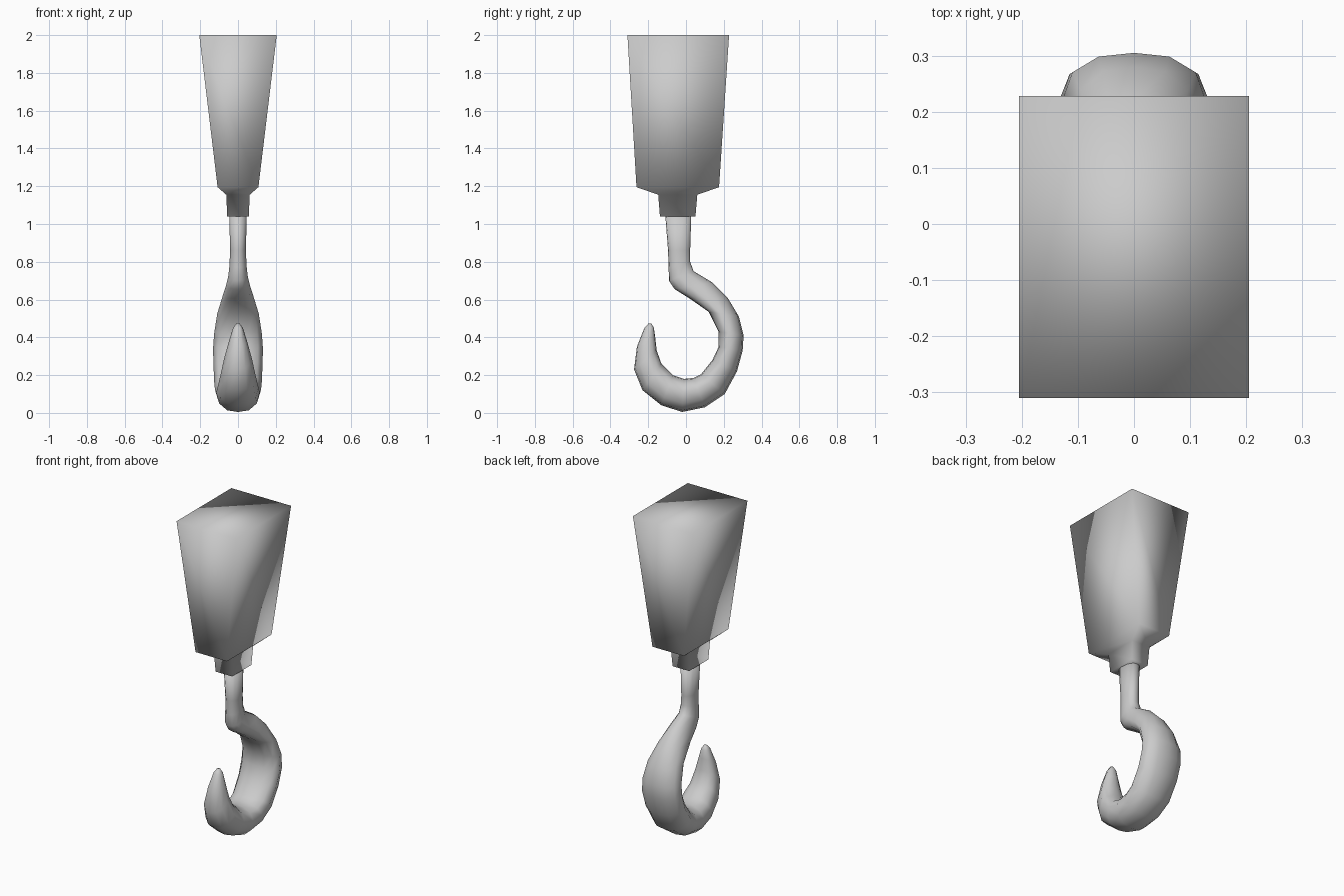
import bpy
import bmesh
from mathutils import Vector

default_cube = bpy.data.objects.get("Cube")
if default_cube:
    bpy.data.objects.remove(default_cube, do_unlink=True)


def make_material(name, color):
    material = bpy.data.materials.new(name)
    material.use_nodes = True
    material.diffuse_color = color
    material.node_tree.nodes["Principled BSDF"].inputs["Base Color"].default_value = color
    return material


def loft(name, rings, material):
    """Skin a list of rings, close both ends and shade smooth."""
    bm = bmesh.new()
    loops = [[bm.verts.new(point) for point in ring] for ring in rings]
    count = len(loops[0])
    for upper, lower in zip(loops, loops[1:]):
        for i in range(count):
            j = (i + 1) % count
            bm.faces.new((upper[i], upper[j], lower[j], lower[i]))
    bm.faces.new(loops[0])
    bm.faces.new(loops[-1])
    bmesh.ops.recalc_face_normals(bm, faces=bm.faces[:])
    for face in bm.faces:
        face.smooth = True
    mesh = bpy.data.meshes.new(name)
    bm.to_mesh(mesh)
    bm.free()
    mesh.materials.append(material)
    obj = bpy.data.objects.new(name, mesh)
    bpy.context.collection.objects.link(obj)
    return obj


def rectangle(half_width, front, back, z):
    return [(-half_width, front, z), (half_width, front, z),
            (half_width, back, z), (-half_width, back, z)]


# D-shaped half section: (fraction from inner to outer side, fraction of half width)
half_section = [(1, 0), (.95, .5), (.74, .87), (.4, 1), (.16, .8), (.03, .42), (0, 0)]
section = half_section + [(t, -w) for t, w in half_section[-2:0:-1]]


def hook_ring(outer_y, outer_z, inner_y, inner_z, half_width):
    outer = Vector((0, outer_y, outer_z))
    inner = Vector((0, inner_y, inner_z))
    return [inner.lerp(outer, t) + Vector((w * half_width, 0, 0)) for t, w in section]


steel = make_material("grey steel", (.6, .6, .6, 1))

# Tapered block with a stepped collar below it
loft("tapered_block", [
    rectangle(.205, -.31, .228, 2),
    rectangle(.108, -.262, .175, 1.195),
    rectangle(.062, -.147, .06, 1.155),
    rectangle(.057, -.138, .05, 1.04),
], steel)

# Shank and hook: outer y, outer z, inner y, inner z, half width
hook_stations = [
    (.028, 1.05, -.11, 1.05, .046),
    (.022, .86, -.095, .86, .042),
    (.022, .8, -.092, .77, .045),
    (.04, .75, -.09, .7, .052),
    (.14, .69, -.06, .655, .065),
    (.22, .61, .02, .605, .085),
    (.28, .51, .12, .535, .11),
    (.305, .41, .172, .43, .126),
    (.3, .33, .173, .35, .132),
    (.27, .22, .14, .28, .13),
    (.205, .1, .08, .205, .126),
    (.1, .03, .04, .185, .122),
    (-.02, .005, -.01, .18, .115),
    (-.13, .04, -.07, .2, .108),
    (-.23, .12, -.13, .26, .092),
    (-.275, .23, -.155, .33, .073),
    (-.26, .35, -.163, .4, .048),
    (-.22, .45, -.17, .45, .026),
    (-.197, .475, -.182, .472, .009),
]
loft("hook", [hook_ring(*station) for station in hook_stations], steel)
